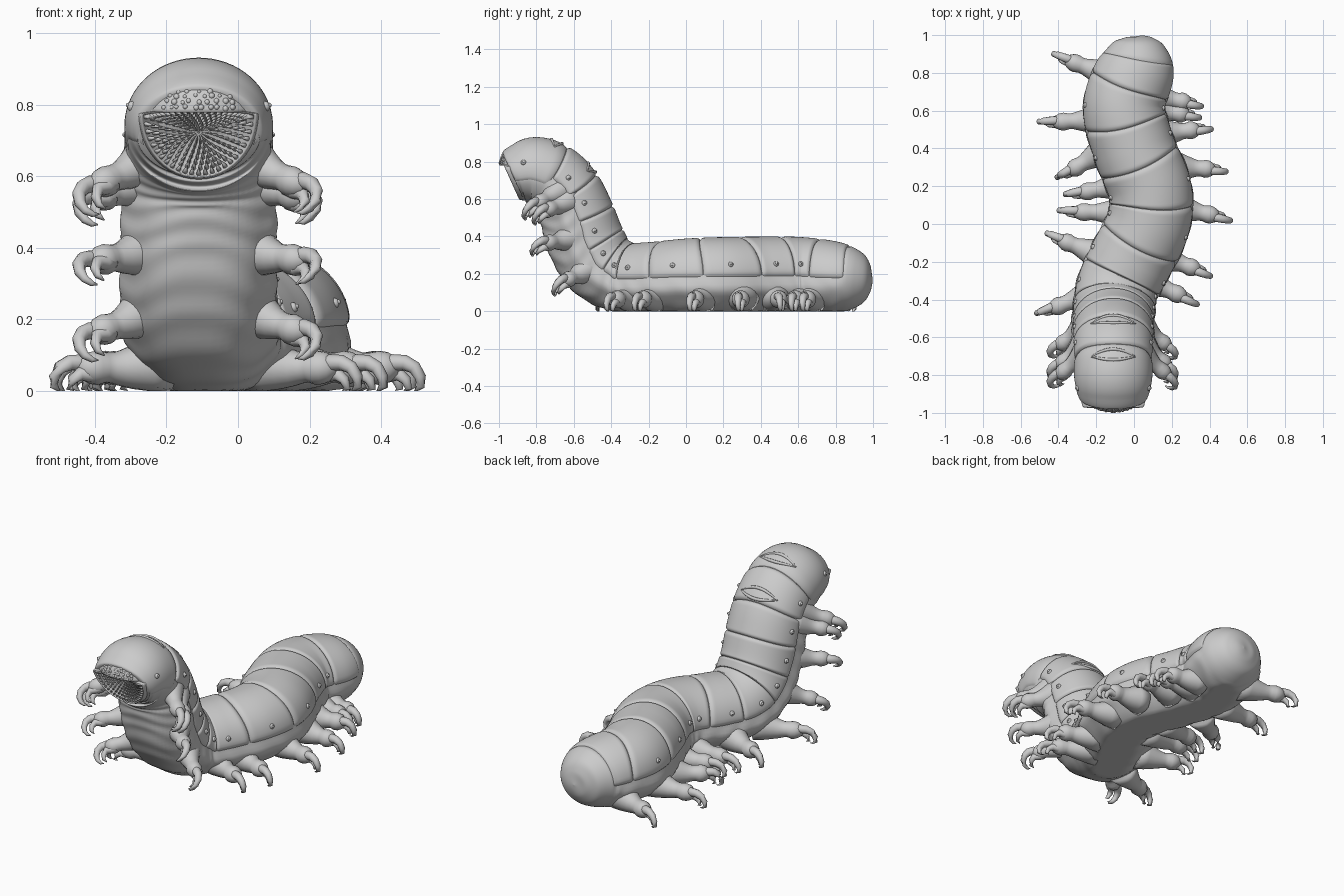
import bpy, bmesh, math, random
from mathutils import Vector as V, Matrix

if "Cube" in bpy.data.objects:
    bpy.data.objects.remove(bpy.data.objects["Cube"])
random.seed(3)
pi = math.pi

# spine: x, y, z, side radius, dorsal radius (tail to head)
KEYS = [(.035, .998, .17, 0, 0), (.035, .983, .17, .08, .076), (.03, .935, .172, .15, .14),
        (.01, .82, .178, .205, .187), (-.052, .62, .187, .216, .207), (0, .4, .187, .217, .21),
        (.085, .18, .184, .22, .21), (.075, 0, .181, .22, .205), (-.022, -.2, .172, .22, .195),
        (-.085, -.33, .18, .215, .19), (-.105, -.45, .24, .215, .2), (-.11, -.53, .36, .214, .207),
        (-.11, -.58, .5, .214, .2), (-.11, -.63, .62, .21, .19), (-.11, -.71, .705, .206, .19),
        (-.11, -.81, .745, .205, .186), (-.11, -.89, .735, .19, .158), (-.11, -.925, .722, .174, .136)]
N = len(KEYS) - 1


def spine(u):
    i = min(max(int(u), 0), N - 1)
    t = u - i
    p = [KEYS[min(max(k, 0), N)] for k in range(i - 1, i + 3)]
    return [.5 * (2 * b + (c - a) * t + (2 * a - 5 * b + 4 * c - d) * t * t + (3 * b - a - 3 * c + d) * t ** 3)
            for a, b, c, d in zip(*p)]


def surf(u, phi, off=0.0):
    """Point on the body skin; phi = 0 is the back, pi is the belly."""
    c = spine(u)
    a, b = spine(max(u - .25, 0)), spine(min(u + .25, N))
    T = (V(b[:3]) - V(a[:3])).normalized()
    S = V((T.x, T.y, 0)).cross(V((0, 0, 1))).normalized()
    D = S.cross(T)
    rs, rd = max(c[3] + off, 0), max(c[4] + off, 0)
    sn = math.sin(phi)
    if abs(phi) > pi / 2:  # broad belly where the body rears up
        k = 1 - .3 * max(0, 1 - ((u - 10.6) / 2.2) ** 2)
        sn = math.copysign(abs(sn) ** k, sn)
    p = V(c[:3]) + S * rs * sn + D * rd * math.cos(phi)
    p.z = max(p.z, 0)
    return p


def skin(bm, rows, closed=True):
    vs = [[bm.verts.new(p) for p in r] for r in rows]
    n = len(vs[0])
    for a, b in zip(vs, vs[1:]):
        for j in range(n if closed else n - 1):
            k = (j + 1) % n
            bm.faces.new((a[j], a[k], b[k], b[j]))
    return vs


def tube(bm, pts, radii, sides=12):
    pts = [V(p) for p in pts]
    rows = []
    for i, (p, r) in enumerate(zip(pts, radii)):
        T = (pts[min(i + 1, len(pts) - 1)] - pts[max(i - 1, 0)]).normalized()
        A = T.cross(V((.3, .2, 1))).normalized()
        B = T.cross(A)
        rows.append([p + (A * math.cos(a) + B * math.sin(a)) * r
                     for a in [2 * pi * j / sides for j in range(sides)]])
    vs = skin(bm, rows)
    bm.faces.new(vs[0])
    bm.faces.new(vs[-1])


def ball(bm, p, r, seg=10):
    bmesh.ops.create_uvsphere(bm, u_segments=seg, v_segments=seg // 2 + 1, radius=r,
                              matrix=Matrix.Translation(p))


def finish(bm, name):
    bmesh.ops.remove_doubles(bm, verts=bm.verts, dist=1e-5)
    bmesh.ops.recalc_face_normals(bm, faces=bm.faces)
    for f in bm.faces:
        f.smooth = True
    me = bpy.data.meshes.new(name)
    bm.to_mesh(me)
    bm.free()
    ob = bpy.data.objects.new(name, me)
    bpy.context.collection.objects.link(ob)
    return ob


# soft body with gentle belly wrinkles and a swollen strip above the legs
def body_off(u, phi):
    belly = min(max((abs(phi) - 1.5) / .3, 0), 1)
    back = min(max((u - 2.6) / .2, 0), 1)
    head = min(max(14.2 - u, 0), 1)
    swell = .013 * math.exp(-((abs(phi) - 1.9) / .2) ** 2) * head * min(max((u - 2.6) / 1.5, 0), 1)
    wrinkle = .0025 * math.sin(u * 11 + 3 * math.cos(phi * 3)) * head
    return back * (-.011 * (1 - belly) + belly * (wrinkle + swell))


bm = bmesh.new()
rows = [[surf(u, phi, body_off(u, phi)) for phi in [-pi + 2 * pi * j / 64 for j in range(64)]]
        for u in [N * i / 190 for i in range(191)]]
mid = V((-.11, -.86, .71))
rows.append([p.lerp(mid, .97) for p in rows[-1]])
skin(bm, rows)
finish(bm, "body")

# back plates, one per segment, the last one being the head hood
SEAMS = [2.65, 3.55, 4.45, 5.4, 6.5, 7.55, 8.65, 9.8, 10.8, 11.9, 13, 14.1, 17]
for n, (a, b) in enumerate(zip(SEAMS, SEAMS[1:])):
    bm = bmesh.new()
    lim = 1.6 if b < 17 else 1.9
    rows = []
    for i in range(25):
        t = .5 - .5 * math.cos(pi * i / 24)
        row = []
        for j in range(41):
            phi = lim * (j / 20 - 1)
            e = min(1, t * 12, (1 - t) * 12) * min(1, (lim - abs(phi)) * 8)
            u = a + (b - a) * t + .06 * math.cos(phi * 2) * (1 if b < 17 else 1 - t)
            row.append(surf(min(u, N), phi, -.014 + .016 * math.sqrt(max(e, 0))))
        rows.append(row)
    skin(bm, rows, False)
    finish(bm, f"back_plate_{n + 1}")

# breathing pores, one each side of every plate
bm = bmesh.new()
for a, b in zip(SEAMS[1:], SEAMS[2:]):
    for s in (-1, 1):
        ball(bm, surf(a + (b - a) * .5, s * 1.25, -.002), .015)
        ball(bm, surf(a + (b - a) * .5, s * 1.25, .01), .007, 8)
finish(bm, "breathing_pores")

# lens-shaped folds on the neck and head
bm = bmesh.new()
for u0, w in ((13.3, .6), (14.5, .6)):
    for s in (-1, 1):
        pts = [surf(u0 + s * .16 * math.cos(k * pi / 20), w * k / 10, .001) for k in range(-10, 11)]
        tube(bm, pts, [.003 + .006 * math.cos(k * pi / 21) for k in range(-10, 11)], 8)
finish(bm, "back_folds")


# legs: flared root, slim shin, knuckle and two hooked claws curling in one plane
def leg(name, base, tip, lean=0.0, fat=1.0):
    b, t = V(base), V(tip)
    d = (t - b).normalized()
    up = V((lean * (1 if t.x > b.x else -1), 0, 1))
    up = (up - d * up.dot(d)).normalized()
    side = d.cross(up)

    def at(f, h, w=0):
        return b.lerp(t, f) + up * h + side * w
    bm = bmesh.new()
    tube(bm, [at(-.2, 0), at(0, 0), at(.14, 0), at(.26, .002), at(.36, .006), at(.43, .01), at(.52, .012),
              at(.6, .014), at(.68, .014), at(.74, .012)],
         [r * fat for r in (.088, .074, .061, .051, .043, .042, .048, .045, .034, .012)], 18)
    tube(bm, [at(.55, .02, .006), at(.68, .032, .008), at(.8, .036, .008), at(.91, .026, .008), at(.985, .002, .007),
              at(1, -.024, .006), at(.96, -.046, .005), at(.9, -.055, .004)],
         [.02, .024, .022, .019, .016, .012, .008, .002], 10)
    tube(bm, [at(.5, -.01, -.011), at(.62, -.004, -.012), at(.73, .002, -.012), at(.82, -.012, -.011),
              at(.86, -.036, -.01), at(.82, -.056, -.008)], [.02, .022, .019, .015, .01, .002], 10)
    for v in bm.verts:
        v.co.z = max(v.co.z, 0)
    finish(bm, name)


LEFT = [(-.17, .8, -.43, .895), (-.22, .55, -.505, .535), (-.19, .37, -.405, .24), (-.1, .2, -.365, .15),
        (-.1, .06, -.4, .065), (-.22, -.15, -.465, -.055), (-.26, -.38, -.515, -.48)]
RIGHT = [(.13, .67, .36, .63), (.12, .6, .35, .57), (.17, .48, .41, .51), (.25, .3, .49, .285),
         (.26, .08, .515, .025), (.17, -.18, .41, -.27), (.09, -.31, .34, -.42)]
for nm, rowl in (("left", LEFT), ("right", RIGHT)):
    for i, (x, y, tx, ty) in enumerate(rowl):
        leg(f"{nm}_ground_leg_{i + 1}", (x, y, .07), (tx, ty, .036))
RAISED = [(.16, -.69, .635, .33, -.86, .525), (.17, -.65, .58, .33, -.805, .5),
          (.17, -.64, .385, .33, -.815, .335), (.17, -.55, .21, .33, -.7, .12)]
for i, (x, y, z, tx, ty, tz) in enumerate(RAISED):
    for nm, s in (("left", -1), ("right", 1)):
        leg(f"{nm}_raised_leg_{i + 1}", (-.11 + s * x, y, z), (-.11 + s * tx, ty, tz), 1.4, .9)

# eye pad: half dome overhanging the mouth, covered in small beads
EC, ER = V((-.11, -.917, .778)), V((.145, .08, .102))


def pad(a, e, k=1.0):
    return EC + V((ER.x * math.cos(e) * math.sin(a), -ER.y * math.cos(e) * math.cos(a), ER.z * math.sin(e))) * k


bm = bmesh.new()
rows = [[pad(2 * pi * j / 40, e) for j in range(40)] for e in [pi / 2 * i / 14 for i in range(15)]]
rows.insert(0, [p.lerp(EC, .9) for p in rows[0]])
skin(bm, rows)
finish(bm, "eye_pad")
bm = bmesh.new()
for r in range(6):
    n = 10 - r
    for k in range(n):
        a = (k / (n - 1) - .5) * 1.5 + random.uniform(-.05, .05)
        ball(bm, pad(a, .14 + r * .17 + random.uniform(-.03, .03), .965), random.uniform(.006, .0095), 8)
finish(bm, "eye_beads")


# mouth: half-moon bowl lined with rings of teeth
def mouth(phi, rho, lift=0.0):
    x, z = .153 * math.cos(phi), .165 * math.sin(phi)
    z = z if z < 0 else z * .08
    x, z = x * rho, -.045 + (z + .045) * rho
    y = -.957 - .45 * z + .06 * (1 - rho ** 2) - lift
    return V((-.11 + x, y, .768 + z))


bm = bmesh.new()
ring = [2 * pi * j / 48 for j in range(48)]
skin(bm, [[mouth(p, r) for p in ring] for r in (1, .85, .7, .5, .3, .02)])
skin(bm, [[mouth(p, r, l) for p in ring] for r, l in
          ((1, 0), (1.015, .006), (1.04, .007), (1.07, -.004), (1.1, -.03), (1.1, -.06))])
finish(bm, "mouth_bowl")
bm = bmesh.new()
for k, rho in enumerate((.99, .86, .74, .62, .5, .38, .26)):
    n = 48 - k * 5
    for j in range(n):
        phi = 2 * pi * (j + .5 * (k % 2)) / n
        s = 1 - k * .08
        tube(bm, [mouth(phi, rho, -.004), mouth(phi, rho - .07, .014 * s), mouth(phi, rho - .19, .03 * s)],
             [.008 * s, .005 * s, .0006], 6)
finish(bm, "teeth")
